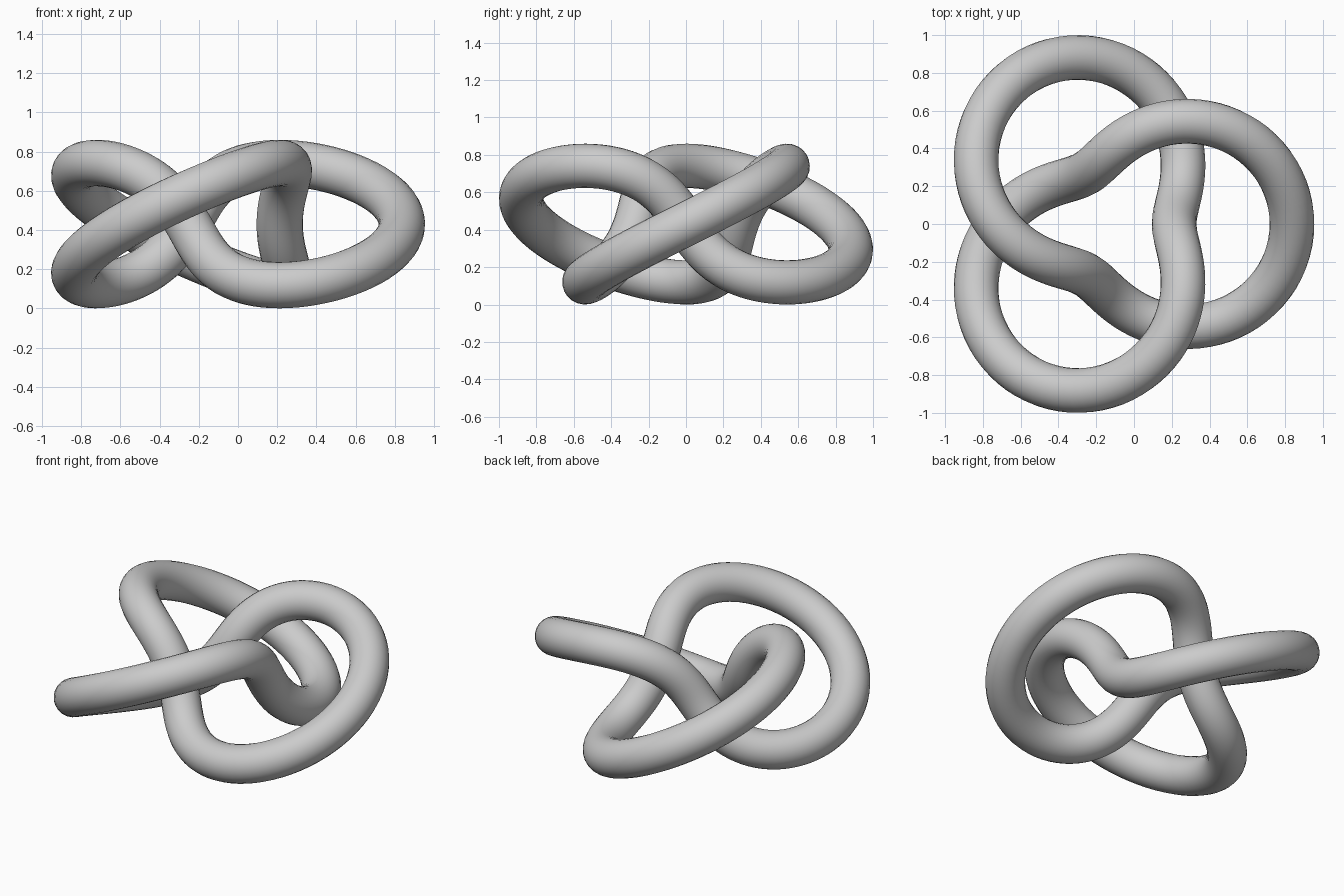
import bpy
from math import sin, cos, tau

SCALE = 0.3117       # size of the knot path
TUBE = 0.1183        # tube radius
SHIFT = 0.0988       # centres the three lobes on x = 0
STEPS = 240

cube = bpy.data.objects.get("Cube")
if cube:
    bpy.data.objects.remove(cube, do_unlink=True)

# Plain grey material
grey = bpy.data.materials.new("plain grey")
grey.use_nodes = True
color = (0.6, 0.6, 0.6, 1)
grey.diffuse_color = color
grey.node_tree.nodes["Principled BSDF"].inputs["Base Color"].default_value = color


def knot_point(t):
    """Path winding twice round and three times through a ring."""
    r = SCALE * (2 + cos(3 * t))
    return (r * cos(2 * t) - SHIFT, r * sin(2 * t),
            SCALE * sin(3 * t) + SCALE + TUBE)


# Closed path with a round bevel
curve = bpy.data.curves.new("knot_tube", "CURVE")
curve.dimensions = "3D"
curve.bevel_depth = TUBE
curve.bevel_resolution = 10
spline = curve.splines.new("POLY")
spline.points.add(STEPS - 1)
for i, point in enumerate(spline.points):
    point.co = (*knot_point(tau * i / STEPS), 1)
spline.use_cyclic_u = True
curve.materials.append(grey)

# Smooth mesh tube
knot = bpy.data.objects.new("knot_tube", curve)
bpy.context.collection.objects.link(knot)
bpy.ops.object.select_all(action="DESELECT")
knot.select_set(True)
bpy.context.view_layer.objects.active = knot
bpy.ops.object.convert(target="MESH")
bpy.ops.object.shade_smooth()
